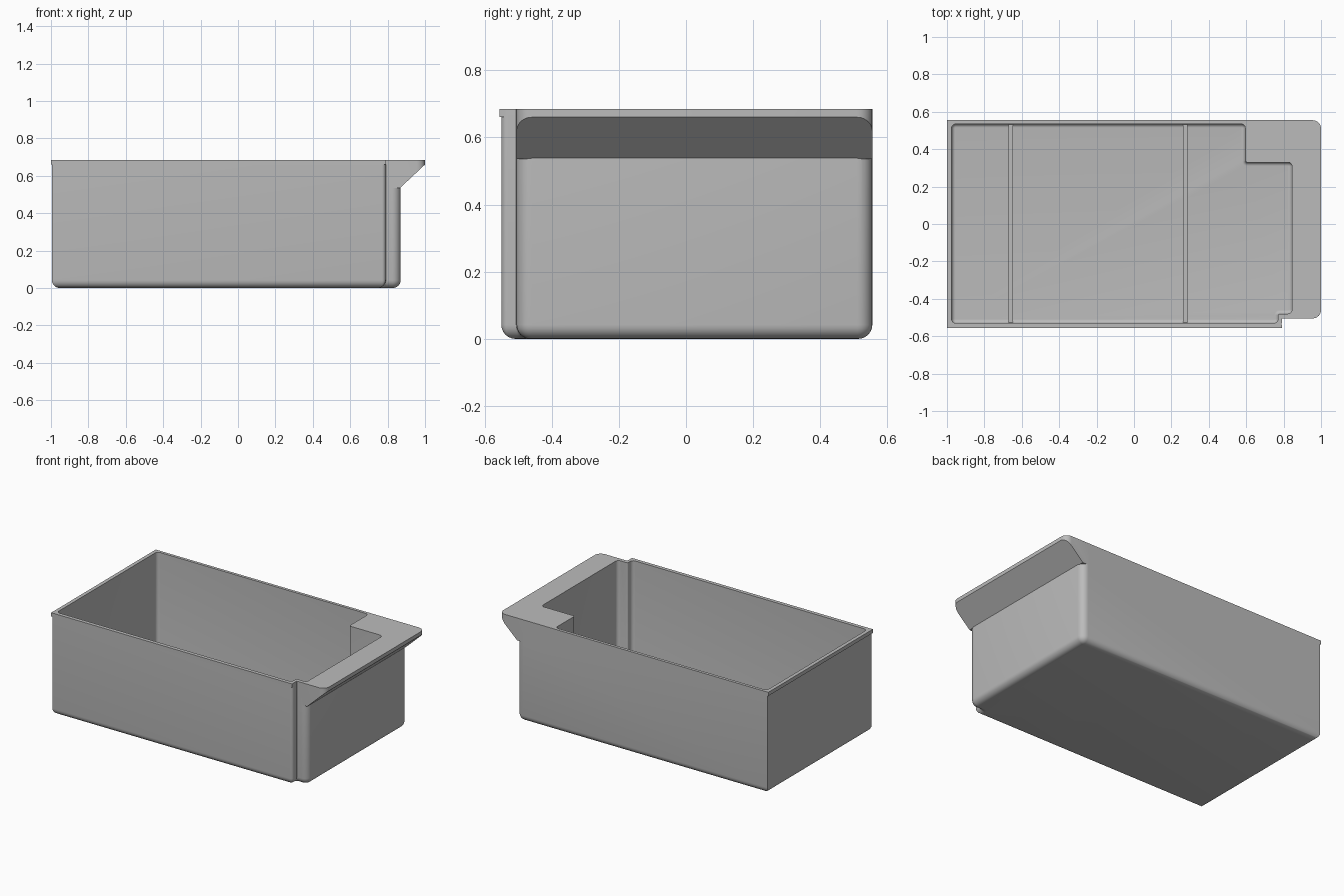
import bpy, bmesh, math
from mathutils import Vector

if "Cube" in bpy.data.objects:
    bpy.data.objects.remove(bpy.data.objects["Cube"])

grey = bpy.data.materials.new("light_grey_plastic")
grey.diffuse_color = (0.5, 0.5, 0.5, 1)
grey.use_nodes = True
grey.node_tree.nodes["Principled BSDF"].inputs["Base Color"].default_value = grey.diffuse_color


def ring(outline, d, n=6):
    """Rounded right-angled outline (x, y, radius), moved inward by d."""
    pts = []
    for i, (x, y, radius) in enumerate(outline):
        p = Vector((x, y))
        d0 = (p - Vector(outline[i - 1][:2])).normalized()
        d1 = (Vector(outline[(i + 1) % len(outline)][:2]) - p).normalized()
        p = p + d * Vector((-d0.y - d1.y, d0.x + d1.x))
        if radius == 0:
            pts.append(p)
            continue
        convex = d0.x * d1.y - d0.y * d1.x > 0
        r = max(radius - d, 0.001) if convex else radius + d
        c = p + (d1 - d0) * r
        for k in range(n + 1):
            a = math.pi / 2 * k / n
            pts.append(c + r * (d0 * math.sin(a) - d1 * math.cos(a)))
    return pts


def prism(name, outline, z0, z1, fillet=0.0, steps=6):
    """Upright prism with an optional rounded bottom edge."""
    levels = [(0.0, z0)]
    if fillet:
        levels = []
        for k in range(steps + 1):
            a = math.pi / 2 * k / steps
            levels.append((fillet * (1 - math.sin(a)), z0 + fillet * (1 - math.cos(a))))
    levels.append((0.0, z1))
    bm = bmesh.new()
    rows = [[bm.verts.new((p.x, p.y, z)) for p in ring(outline, d)] for d, z in levels]
    for low, high in zip(rows, rows[1:]):
        for i in range(len(low)):
            j = (i + 1) % len(low)
            bm.faces.new((low[i], low[j], high[j], high[i]))
    bm.faces.new(rows[0][::-1])
    bm.faces.new(rows[-1])
    mesh = bpy.data.meshes.new(name)
    bm.to_mesh(mesh)
    bm.free()
    mesh.materials.append(grey)
    obj = bpy.data.objects.new(name, mesh)
    bpy.context.collection.objects.link(obj)
    return obj


def combine(target, tool, operation):
    bpy.context.view_layer.objects.active = target
    mod = target.modifiers.new("combine", 'BOOLEAN')
    mod.object, mod.operation, mod.solver = tool, operation, 'EXACT'
    bpy.ops.object.modifier_apply(modifier=mod.name)
    bpy.data.objects.remove(tool)


# Bin body with the stepped front corner and rounded base
bin_body = prism("bin_body", [
    (-0.995, -0.55, 0), (0.79, -0.55, 0.02), (0.79, -0.505, 0.0015),
    (0.87, -0.505, 0.045), (0.87, 0.555, 0.045), (-0.995, 0.555, 0)], 0, 0.685, 0.042)

# Narrow rim along the left and front top edges
rim = prism("rim", [
    (-1, -0.555, 0), (0.79, -0.555, 0), (0.79, -0.54, 0),
    (-0.985, -0.54, 0), (-0.985, 0.555, 0), (-1, 0.555, 0)], 0.66, 0.685)
combine(bin_body, rim, 'UNION')

# Pull lip with a sloped underside
pull_lip = prism("pull_lip", [
    (0.82, -0.505, 0), (1, -0.505, 0.045), (1, 0.555, 0.045), (0.82, 0.555, 0)],
    0.535, 0.685)
bm = bmesh.new()
bm.from_mesh(pull_lip.data)
bmesh.ops.bisect_plane(bm, geom=bm.verts[:] + bm.edges[:] + bm.faces[:],
                       plane_co=(0.867, 0, 0.535), plane_no=(0.125, 0, -0.133),
                       clear_outer=True)
bmesh.ops.holes_fill(bm, edges=[e for e in bm.edges if e.is_boundary], sides=0)
bmesh.ops.recalc_face_normals(bm, faces=bm.faces[:])
bm.to_mesh(pull_lip.data)
bm.free()
combine(bin_body, pull_lip, 'UNION')

# Cavity, leaving a solid block in the back right corner
cavity = prism("cavity_cutter", [
    (-0.975, -0.53, 0.022), (0.77, -0.53, 0.022), (0.77, -0.48, 0.008),
    (0.845, -0.48, 0.022), (0.845, 0.33, 0.022), (0.595, 0.33, 0.01),
    (0.595, 0.535, 0.022), (-0.975, 0.535, 0.022)], 0.025, 0.8, 0.02)
combine(bin_body, cavity, 'DIFFERENCE')

# Low ribs across the floor
for label, x in (("left", -0.66), ("right", 0.275)):
    prism("floor_rib_" + label, [
        (x - 0.012, -0.53, 0), (x + 0.012, -0.53, 0),
        (x + 0.012, 0.535, 0), (x - 0.012, 0.535, 0)], 0.02, 0.036)

# Smooth shading on the fillets
bpy.ops.object.select_all(action='DESELECT')
bin_body.select_set(True)
bpy.context.view_layer.objects.active = bin_body
bpy.ops.object.shade_smooth_by_angle(angle=math.radians(32))
